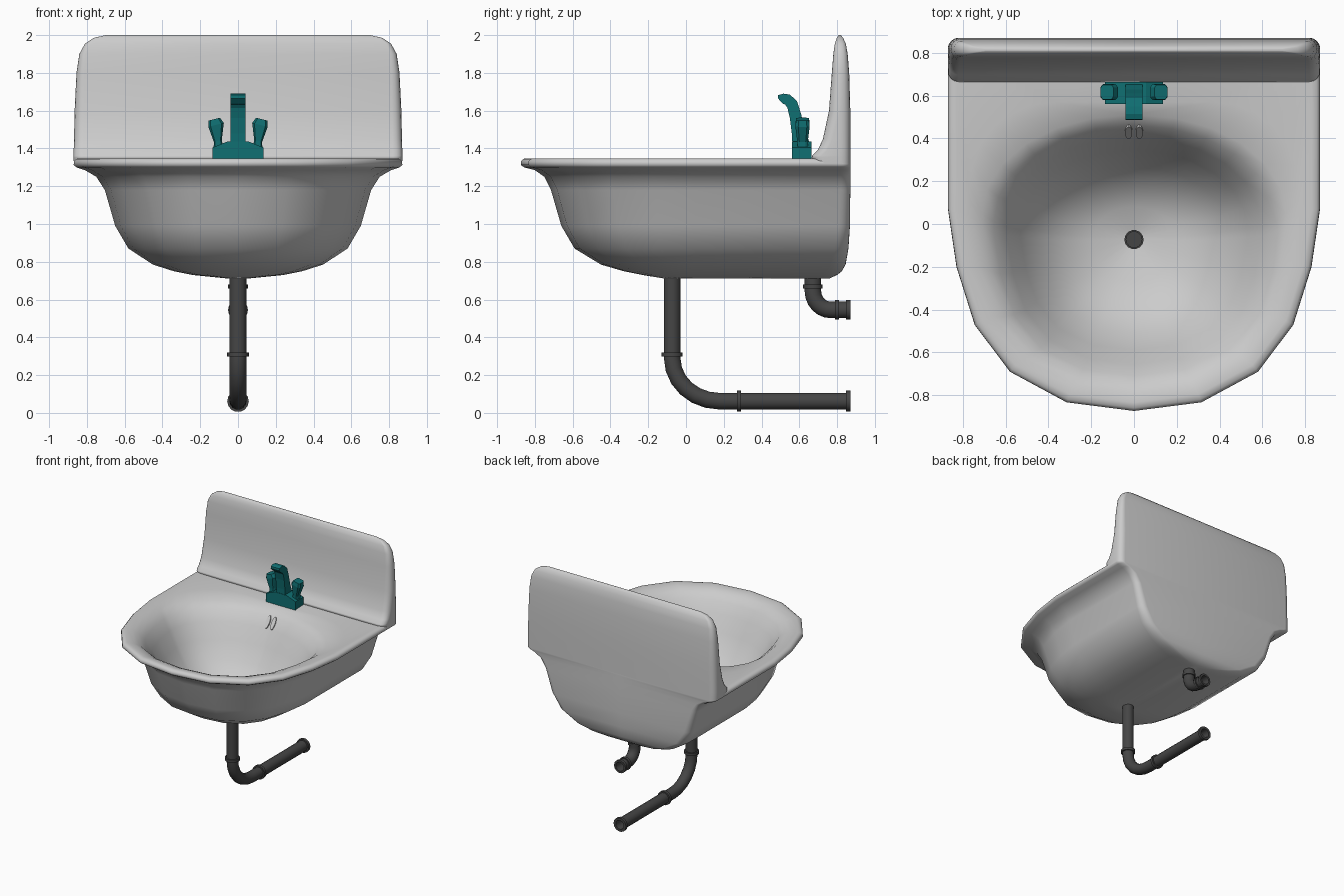
import bpy, bmesh, math
from math import sin, cos, pi, radians

if "Cube" in bpy.data.objects:
    bpy.data.objects.remove(bpy.data.objects["Cube"])


def material(name, rgb):
    m = bpy.data.materials.new(name)
    m.diffuse_color = (*rgb, 1)
    m.use_nodes = True
    m.node_tree.nodes["Principled BSDF"].inputs["Base Color"].default_value = m.diffuse_color
    return m


TEAL = material("teal", (0.005, 0.16, 0.17))
DARK = material("dark_metal", (0.06, 0.06, 0.06))


def loft(name, rings, mat=None, closed=False, smooth=None):
    """Skin a list of equal-length rings; cap the ends or join them."""
    bm = bmesh.new()
    rows = [[bm.verts.new(p) for p in r] for r in rings]
    n = len(rows[0])
    pairs = list(zip(rows, rows[1:]))
    if closed:
        pairs.append((rows[-1], rows[0]))
    else:
        bm.faces.new(rows[0])
        bm.faces.new(rows[-1])
    for a, b in pairs:
        for i in range(n):
            j = (i + 1) % n
            bm.faces.new((a[i], a[j], b[j], b[i]))
    bmesh.ops.recalc_face_normals(bm, faces=bm.faces)
    me = bpy.data.meshes.new(name)
    bm.to_mesh(me)
    bm.free()
    ob = bpy.data.objects.new(name, me)
    bpy.context.collection.objects.link(ob)
    if mat:
        me.materials.append(mat)
    if smooth:
        bpy.ops.object.select_all(action='DESELECT')
        ob.select_set(True)
        bpy.context.view_layer.objects.active = ob
        bpy.ops.object.shade_smooth_by_angle(angle=radians(smooth))
    return ob


def mirrored(half):
    return half + [(-x, y, z) for x, y, z in reversed(half[1:-1])]


def corner(w, b, rx, ry, z, n=6):
    """Rounded back-right corner, from the side to the back."""
    return [(w - rx + rx * cos(pi / 2 * i / n), b - ry + ry * sin(pi / 2 * i / n), z)
            for i in range(n + 1)]


# Basin: U-shaped rings, faceted at the front, running up the outside and down the inside
FRONT = [(0, 1), (.362, .954), (.667, .79), (.856, .54), (.954, .23), (1, -.08)]


def basin_ring(z, w, f, b, r, cy):
    half = [(w * u, cy + (f - cy) * v, z) for u, v in FRONT]
    y0 = half[-1][1]
    rx, ry = min(r, w * .98), min(r, (b - y0) * .9)
    half.append((w, (y0 + b - ry) / 2, z))
    return mirrored(half + corner(w, b, rx, ry, z) + [(0, b, z)])


outside = [
    (.715, .04, -.11, -.03, 9, -.07), (.712, .06, -.12, .76, .05, -.05),
    (.73, .24, -.23, .80, .08, 0), (.75, .34, -.33, .825, .08, 0),
    (.785, .45, -.45, .845, .08, 0), (.87, .58, -.59, .86, .07, 0),
    (.99, .65, -.66, .868, .06, 0), (1.18, .705, -.715, .87, .05, 0),
    (1.25, .75, -.75, .87, .05, 0), (1.285, .81, -.80, .87, .05, 0),
    (1.30, .855, -.857, .87, .05, 0), (1.312, .87, -.874, .87, .05, 0),
    (1.332, .868, -.874, .868, .05, 0), (1.345, .855, -.86, .85, .05, 0)]
inside = [
    (1.348, .83, -.835, .80, .08, 0), (1.338, .77, -.79, .57, .4, -.02),
    (1.32, .71, -.75, .51, 9, -.06), (1.28, .655, -.71, .46, 9, -.09),
    (1.2, .595, -.655, .405, 9, -.10), (1.08, .53, -.59, .345, 9, -.10),
    (.95, .44, -.51, .265, 9, -.10), (.85, .32, -.40, .18, 9, -.10),
    (.795, .19, -.27, .08, 9, -.09), (.768, .04, -.11, -.03, 9, -.07)]
loft("basin", [basin_ring(*r) for r in outside + inside], closed=True, smooth=60)


# Backsplash: stacked rounded slabs
def splash_ring(z, w, f, b):
    r = min(.05, (b - f) * .45)
    back = corner(w, b, r, r, z, 4)
    front = [(x, f + b - y, z) for x, y, _ in reversed(back)]
    return mirrored([(0, f, z)] + front + back + [(0, b, z)])


loft("backsplash", [splash_ring(*r) for r in [
    (1.312, .869, .69, .87), (1.352, .87, .665, .87), (1.362, .87, .668, .87),
    (1.39, .87, .697, .87), (1.45, .868, .725, .87), (1.6, .865, .757, .87),
    (1.8, .855, .772, .864), (1.9, .84, .78, .856), (1.955, .81, .788, .846),
    (1.985, .765, .798, .832), (2.0, .70, .808, .82)]], smooth=60)


# Pipes: straight drop, elbow, straight run to the wall, with collars and hollow ends
def pipe(name, y0, top, drop, dy, low, collars, r=.045, R=.056, n=14):
    dz = drop - low
    bore = r * .82
    st = [(y0, drop, 0, bore), (y0, top, 0, bore), (y0, top, 0, r)]

    def collar(y, z, a, h=.011):
        ty, tz = sin(a), -cos(a)
        for s, rad in ((-h, r), (-h, R), (h, R), (h, r)):
            st.append((y + s * ty, z + s * tz, a, rad))

    collar(y0, collars[0], 0)
    for i in range(7):
        a = pi / 2 * i / 6
        st.append((y0 + dy * (1 - cos(a)), drop - dz * sin(a), a, r))
    collar(collars[1], low, pi / 2)
    st.extend((y, low, pi / 2, rad) for y, rad in
              ((.847, r), (.847, R), (.87, R), (.87, bore), (y0 + dy, bore)))
    rings = [[(rad * cos(2 * pi * k / n), y + rad * sin(2 * pi * k / n) * cos(a),
               z + rad * sin(2 * pi * k / n) * sin(a)) for k in range(n)]
             for y, z, a, rad in st]
    loft(name, rings, DARK, smooth=40)


pipe("drain_pipe", -.073, .78, .29, .25, .062, (.31, .28), R=.057)
pipe("supply_pipe", .672, .73, .645, .095, .545, (.67, .80), R=.053)

# Wall flange that touches the ground plane
# Overflow slots on the back slope of the bowl
for side in (-1, 1):
    bpy.ops.mesh.primitive_cylinder_add(vertices=14, radius=1, depth=2,
                                        location=(side * .025, .434, 1.243),
                                        rotation=(radians(56), 0, 0))
    slot = bpy.context.object
    slot.name = "overflow_slot"
    slot.scale = (.017, .052, .01)


# Faucet base: low block with shouldered top
base = [(-.135, 1.335), (.135, 1.335), (.135, 1.405), (.055, 1.437), (-.055, 1.437), (-.135, 1.405)]
loft("faucet_base", [[(x, y, z) for x, z in base] for y in (.56, .665)], TEAL)

# Spout: side profile extruded across x
spout = [(.565, 1.40), (.56, 1.48), (.55, 1.56), (.537, 1.615), (.525, 1.633), (.512, 1.637),
         (.487, 1.665), (.488, 1.682), (.515, 1.69), (.55, 1.685), (.588, 1.65), (.61, 1.58),
         (.628, 1.50), (.655, 1.43), (.655, 1.40)]
loft("faucet_spout", [[(x, y, z) for y, z in spout] for x in (-.04, .04)], TEAL)

# Handles: outward-leaning tapered knobs
knob = [(.103, 1.39, .026, .027), (.107, 1.44, .021, .028), (.116, 1.525, .041, .038),
        (.126, 1.555, .03, .034)]
for side, label in ((-1, "left"), (1, "right")):
    rings = []
    for x, z, hx, hy in knob:
        c = [(hx, hy * .6), (hx * .7, hy), (-hx * .7, hy), (-hx, hy * .6),
             (-hx, -hy * .6), (-hx * .7, -hy), (hx * .7, -hy), (hx, -hy * .6)]
        rings.append([(side * (x + u), .617 + v, z - u * .25) for u, v in c])
    loft(label + "_faucet_handle", rings, TEAL)
